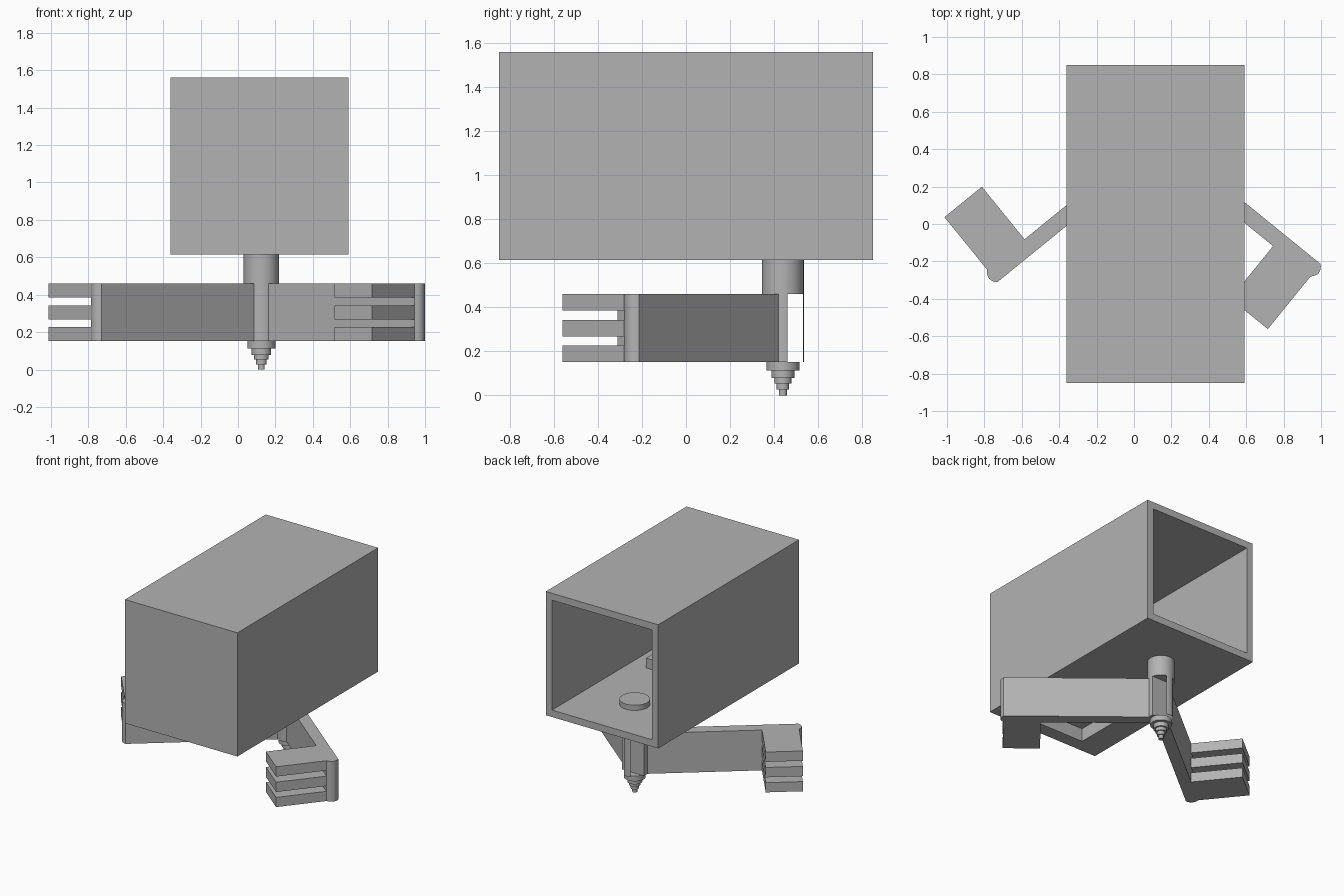
import bpy, bmesh, math
from mathutils import Matrix, Vector

if "Cube" in bpy.data.objects:
    bpy.data.objects.remove(bpy.data.objects["Cube"])

grey = bpy.data.materials.new("plain_grey")
grey.use_nodes = True
colour = (0.45, 0.45, 0.45, 1)
grey.diffuse_color = colour
grey.node_tree.nodes["Principled BSDF"].inputs["Base Color"].default_value = colour


def finish(name, bm):
    bmesh.ops.recalc_face_normals(bm, faces=bm.faces)
    mesh = bpy.data.meshes.new(name)
    bm.to_mesh(mesh)
    bm.free()
    mesh.materials.append(grey)
    obj = bpy.data.objects.new(name, mesh)
    bpy.context.collection.objects.link(obj)
    return obj


def prism(name, outline, low, high):
    """Extrude a flat outline from height low to height high."""
    bm = bmesh.new()
    face = bm.faces.new([bm.verts.new((x, y, low)) for x, y in outline])
    top = bmesh.ops.extrude_face_region(bm, geom=[face])["geom"]
    verts = [v for v in top if isinstance(v, bmesh.types.BMVert)]
    bmesh.ops.translate(bm, verts=verts, vec=(0, 0, high - low))
    return finish(name, bm)


def box(name, x0, x1, y0, y1, z0, z1):
    return prism(name, [(x0, y0), (x1, y0), (x1, y1), (x0, y1)], z0, z1)


def disc(name, radius, low, high):
    pts = [math.tau * i / 32 for i in range(32)]
    return prism(name, [(PIN.x + radius * math.cos(a), PIN.y + radius * math.sin(a))
                        for a in pts], low, high)


def cut(obj, cutter):
    cutter.hide_render = True
    cutter.hide_viewport = True
    mod = obj.modifiers.new("cut", "BOOLEAN")
    mod.operation = "DIFFERENCE"
    mod.solver = "EXACT"
    mod.object = cutter


PIN = Vector((0.125, 0.44, 0))
LOW, HIGH, FLOOR = 0.152, 0.46, 0.615
WALL = 0.053
L, R, F, B, TOP = -0.36, 0.59, -0.85, 0.85, 1.56

# Housing: a long box open at the back, with a bay in its floor
housing = box("housing", L, R, F, B, FLOOR, TOP)
cut(housing, box("housing_cavity", L + WALL, R - WALL, F + WALL, B + 0.1,
                 FLOOR + WALL, TOP - WALL))
bay = (-0.17, 0.4, -0.76, -0.09)
cut(housing, box("bay_opening", bay[0] + 0.01, bay[1] - 0.01, bay[2] + 0.01,
                 bay[3] - 0.01, FLOOR - 0.1, FLOOR + 0.1))
bay_cover = box("bay_cover", *bay, FLOOR + 0.04, FLOOR + WALL + 0.075)
cut(bay_cover, box("bay_hollow", bay[0] + 0.01, bay[1] - 0.01, bay[2] + 0.01,
                   bay[3] - 0.01, FLOOR - 0.1, FLOOR + 0.1))

# Pivot pin with its rear window, cap and stepped point
pivot_pin = disc("pivot_pin", 0.095, LOW, FLOOR + WALL)
cut(pivot_pin, box("pin_window", PIN.x - 0.2, PIN.x + 0.2, 0.46, 0.531, LOW, HIGH))
disc("pin_cap", 0.106, FLOOR + WALL, FLOOR + WALL + 0.04)
steps = [(0.075, LOW), (0.052, 0.112), (0.039, 0.078), (0.028, 0.053), (0.018, 0.027)]
for i, (radius, high) in enumerate(steps):
    low = steps[i + 1][1] if i + 1 < len(steps) else 0
    disc(f"point_step_{i + 1}", radius, low, high)


# Arms: a straight bar with a rounded elbow and three flat fingers
def arm(side, angle, reach, start):
    place = Matrix.Translation(PIN) @ Matrix.Rotation(math.radians(angle), 4, "Z")
    half, bulge = 0.043, 0.022
    outline = [(start, half), (start, -half)]
    for i in range(9):
        t = i / 4 - 1
        outline.append((reach + bulge * (1 - t * t), half * t))
    parts = [prism(f"{side}_arm", outline, LOW, HIGH)]
    for i, (low, high) in enumerate([(LOW, 0.226), (0.267, 0.342), (0.385, HIGH)]):
        parts.append(box(f"{side}_finger_{i + 1}", reach - 0.258, reach,
                         -0.405, -half, low, high))
    for part in parts:
        part.matrix_world = place


arm("left", -39.1, 1.09, 0.077)
arm("right", -140.9, 1.138, 0.08)

# Soften the round parts while keeping edges crisp
bpy.ops.object.select_all(action="DESELECT")
for obj in bpy.context.scene.objects:
    if obj.name.startswith(("pivot", "pin_cap", "point", "left_arm", "right_arm")):
        obj.select_set(True)
        bpy.context.view_layer.objects.active = obj
bpy.ops.object.shade_smooth_by_angle()
